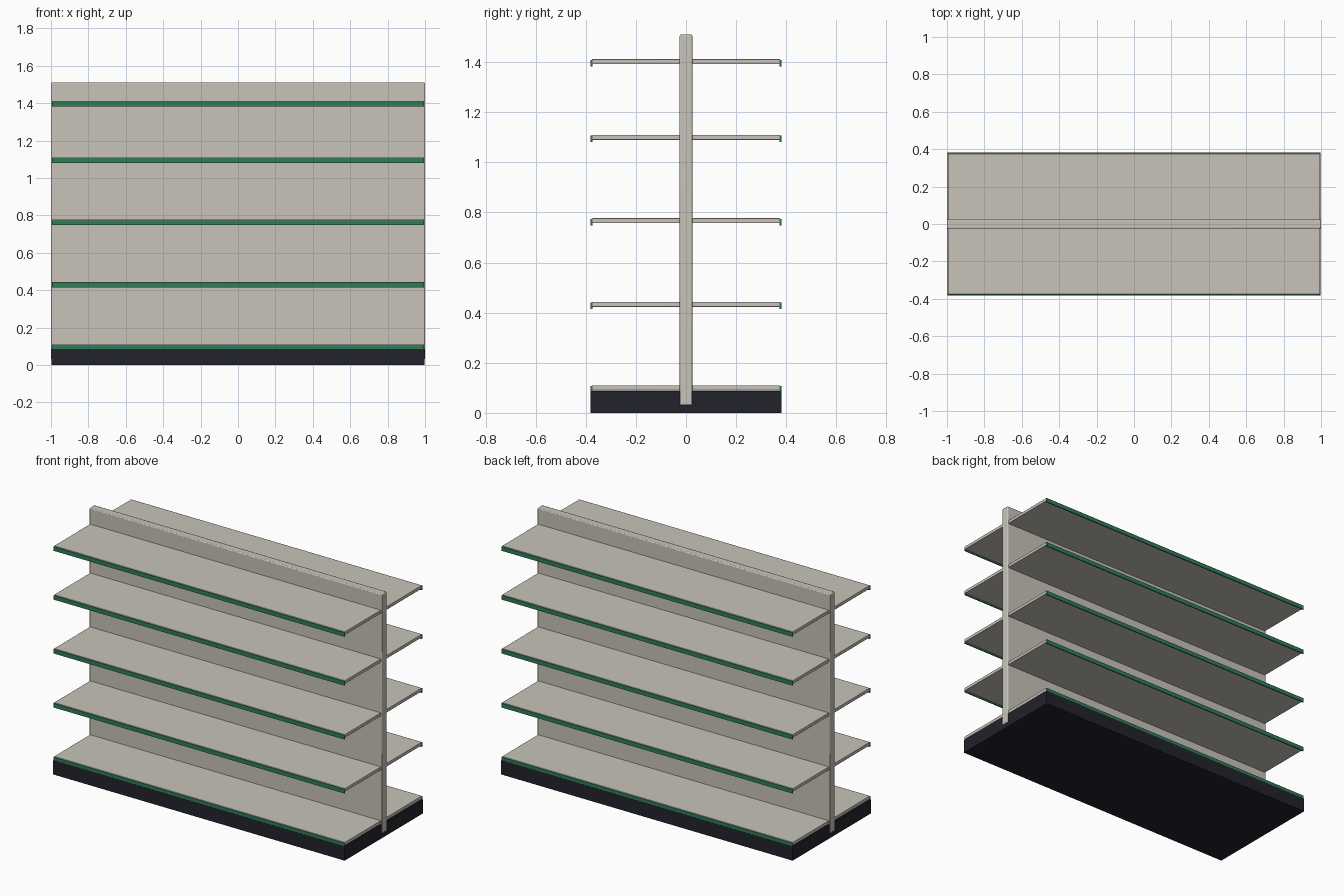
import bpy

cube = bpy.data.objects.get("Cube")
if cube:
    bpy.data.objects.remove(cube, do_unlink=True)


def material(name, rgb):
    mat = bpy.data.materials.new(name)
    mat.use_nodes = True
    color = (*rgb, 1)
    mat.diffuse_color = color
    mat.node_tree.nodes["Principled BSDF"].inputs["Base Color"].default_value = color
    return mat


BEIGE = material("warm_grey", (0.58, 0.55, 0.49))
GREEN = material("green", (0.03, 0.2, 0.1))
DARK = material("dark_navy", (0.016, 0.016, 0.026))


def box(name, half_x, y, z, mat, bevel=0):
    """Box spanning +-half_x, with (low, high) ranges in y and z."""
    bpy.ops.mesh.primitive_cube_add(
        size=1, location=(0, (y[0] + y[1]) / 2, (z[0] + z[1]) / 2))
    obj = bpy.context.object
    obj.name = name
    obj.scale = (2 * half_x, y[1] - y[0], z[1] - z[0])
    bpy.ops.object.transform_apply(location=False, rotation=False, scale=True)
    obj.data.materials.append(mat)
    if bevel:
        mod = obj.modifiers.new("soft_edges", "BEVEL")
        mod.width = bevel
        mod.segments = 2
        bpy.ops.object.shade_smooth_by_angle()
    return obj


# Plinth and central back panel
box("base", 0.997, (-0.382, 0.382), (0, 0.087), DARK)
box("back_panel", 1.0, (-0.025, 0.025), (0.03, 1.51), BEIGE, 0.005)

# Shelves on both sides, each with a price rail along the outer edge
for level, top in enumerate((0.11, 0.443, 0.777, 1.11, 1.412), 1):
    for side, sign in (("front", -1), ("back", 1)):
        shelf_y = sorted((sign * 0.02, sign * 0.376))
        rail_y = sorted((sign * 0.374, sign * 0.381))
        box(f"{side}_shelf_{level}", 0.995, shelf_y, (top - 0.02, top), BEIGE, 0.002)
        box(f"{side}_price_rail_{level}", 0.995, rail_y, (top - 0.029, top - 0.003), GREEN)
